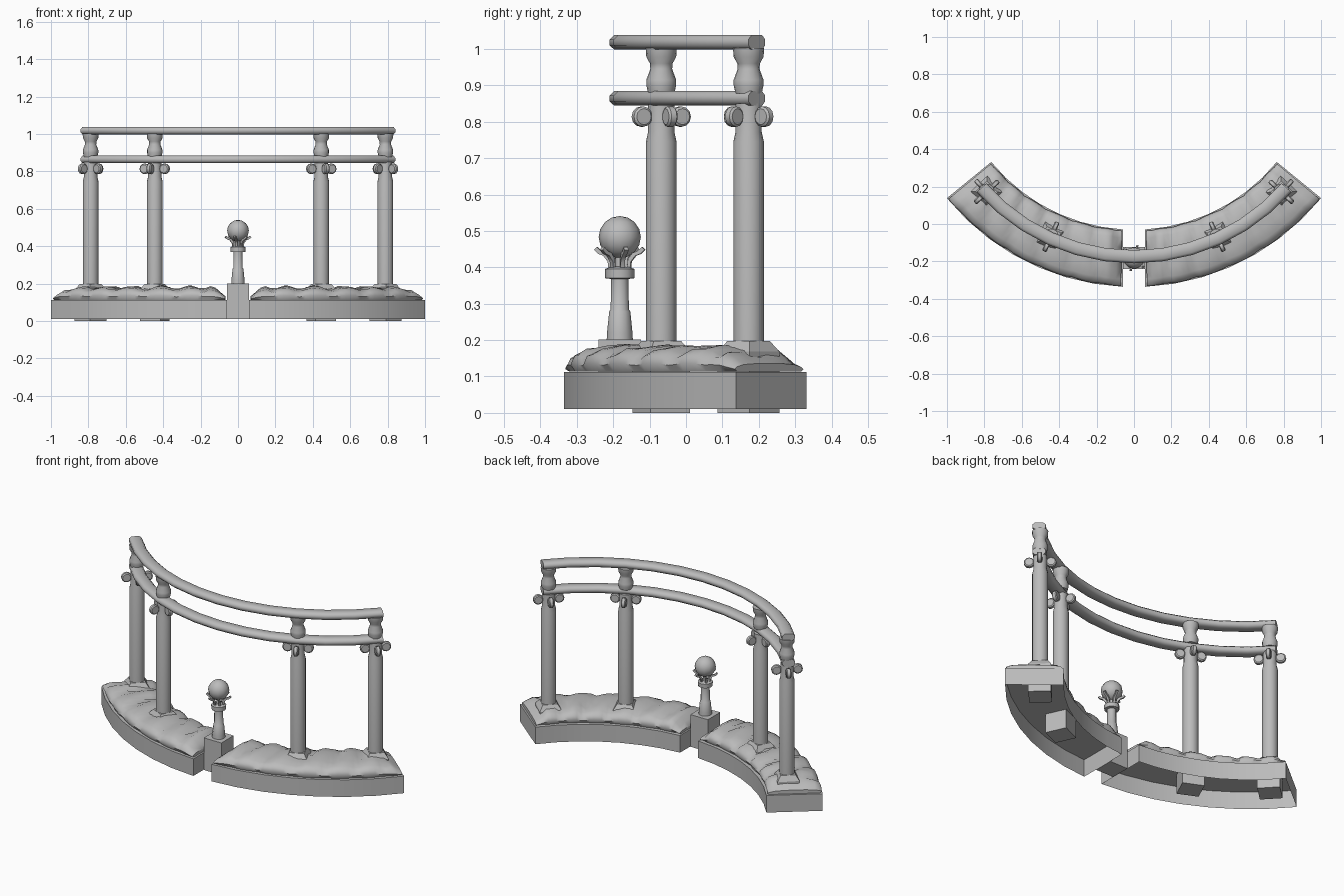
import bpy, math, random
from mathutils import Vector

if "Cube" in bpy.data.objects:
    bpy.data.objects.remove(bpy.data.objects["Cube"])

random.seed(4)
stone = bpy.data.materials.new("grey_stone")
stone.diffuse_color = (0.5, 0.5, 0.5, 1)
stone.use_nodes = True
stone.node_tree.nodes["Principled BSDF"].inputs["Base Color"].default_value = stone.diffuse_color


def add_mesh(name, verts, faces, mirror=False, angle=40):
    me = bpy.data.meshes.new(name)
    me.from_pydata(verts, [], faces)
    me.materials.append(stone)
    ob = bpy.data.objects.new(name, me)
    bpy.context.collection.objects.link(ob)
    bpy.ops.object.select_all(action='DESELECT')
    bpy.context.view_layer.objects.active = ob
    ob.select_set(True)
    bpy.ops.object.mode_set(mode='EDIT')
    bpy.ops.mesh.select_all(action='SELECT')
    bpy.ops.mesh.normals_make_consistent(inside=False)
    bpy.ops.object.mode_set(mode='OBJECT')
    bpy.ops.object.shade_smooth_by_angle(angle=math.radians(angle))
    if mirror:
        ob.modifiers.new("mirror", 'MIRROR').use_mirror_merge = False
    return ob


def loft(rings, caps=(True, True)):
    """Skin closed rings of equal length."""
    n = len(rings[0])
    verts = [v for r in rings for v in r]
    faces = [(i * n + j, i * n + (j + 1) % n, (i + 1) * n + (j + 1) % n, (i + 1) * n + j)
             for i in range(len(rings) - 1) for j in range(n)]
    if caps[0]:
        faces.append(tuple(range(n)))
    if caps[1]:
        faces.append(tuple(range(len(verts) - n, len(verts))))
    return verts, faces


def lathe(profile, x, y, sides=16, turn=0.0):
    """Rings of (radius, height) around a vertical axis."""
    return loft([[(x + r * math.cos(turn + math.tau * k / sides),
                   y + r * math.sin(turn + math.tau * k / sides), z)
                  for k in range(sides)] for r, z in profile])


def arc(radius, a, cy):
    return radius * math.sin(a), cy - radius * math.cos(a)


# Curved planter walls, open underneath
CY, R_IN, R_OUT, GAP = 0.954, 0.985, 1.291, 0.06
A1 = math.radians(50.8)
SEG = 7


def edge(radius, t):
    a0 = math.asin(GAP / radius)
    return arc(radius, a0 + (A1 - a0) * t, CY)


outline = [edge(R_OUT, i / SEG) for i in range(SEG + 1)]
outline += [edge(R_IN, 1 - i / SEG) for i in range(SEG + 1)]
rings = [[(x, y, z) for x, y in outline] for z in (0.01, 0.112)]
v, f = loft(rings, (False, False))
top0 = len(outline)
f += [(top0 + i, top0 + i + 1, top0 + 2 * SEG - i, top0 + 2 * SEG + 1 - i) for i in range(SEG)]
add_mesh("planter_wall", v, f, mirror=True)

# Lumpy planting bed: cross-section swept along the arc with slanting mounds
section = [(-0.93, 0.0), (-1.0, 0.3), (-0.94, 0.62), (-0.75, 0.86), (-0.4, 0.96), (0, 1.0),
           (0.4, 0.96), (0.75, 0.86), (0.94, 0.62), (1.0, 0.3), (0.93, 0.0)]
STEPS = 36
rings = []
for i in range(STEPS + 1):
    t = i / STEPS
    end = min(t, 1 - t)
    rise = min(1, 0.3 + (end / 0.07) * 0.7)
    ring = []
    for w, h in section:
        phase = (t * 6.3 + 0.28 * w + 0.12 * math.sin(7 * t)) % 1.0
        mound = math.sin(math.pi * phase ** 0.75) ** 0.7
        height = (0.047 + 0.026 * mound + random.uniform(-0.003, 0.003)) * rise
        spread = 0.146 + (0.008 * mound - 0.004) * (abs(w) > 0.7)
        x, y = edge((R_IN + R_OUT) / 2 + w * spread, 0.008 + 0.984 * t)
        ring.append((x, y, 0.114 + h * height))
    rings.append(ring)
add_mesh("planting_bed", *loft(rings), mirror=True, angle=50)

# Two curved rails
RAIL_CY, RAIL_R, RAIL_A = 0.908, 1.083, math.radians(48.8)
rail_section = [(-0.035, -0.008), (-0.022, -0.02), (0.022, -0.02), (0.035, -0.008),
                (0.035, 0.008), (0.022, 0.02), (-0.022, 0.02), (-0.035, 0.008)]
for name, z in (("lower_rail", 0.864), ("upper_rail", 1.018)):
    rings = []
    for i in range(13):
        a = RAIL_A * (i / 6 - 1)
        rings.append([(*arc(RAIL_R + d, a, RAIL_CY), z + h) for d, h in rail_section])
    add_mesh(name, *loft(rings), angle=50)

# Columns, each with a square foot, scroll discs and a baluster between the rails
shaft = [(0.042, 0.18), (0.042, 0.745), (0.036, 0.772), (0.036, 0.85)]
baluster = [(0.036, 0.878), (0.041, 0.9), (0.041, 0.915), (0.03, 0.945),
            (0.031, 0.96), (0.041, 0.978), (0.043, 1.003)]
foot = [(0.085, 0.0), (0.085, 0.168), (0.058, 0.198)]
for tag, x, y in (("inner", 0.445, -0.068), ("outer", 0.788, 0.172)):
    turn = math.atan2(x, RAIL_CY - y)
    add_mesh(tag + "_column_shaft", *lathe(shaft, x, y), mirror=True)
    add_mesh(tag + "_baluster", *lathe(baluster, x, y), mirror=True)
    add_mesh(tag + "_column_foot", *lathe(foot, x, y, 4, turn + math.pi / 4), mirror=True, angle=20)
    for k in range(4):
        a = turn + k * math.pi / 2
        out = Vector((math.cos(a), math.sin(a), 0))
        side = Vector((-out.y, out.x, 0))
        centre = Vector((x, y, 0.814)) + out * 0.058
        rings = []
        for r, d in ((0.022, -0.013), (0.028, -0.008), (0.028, 0.008), (0.022, 0.013)):
            rings.append([tuple(centre + side * d + out * r * math.cos(q) + Vector((0, 0, r * math.sin(q))))
                          for q in [math.tau * j / 12 for j in range(12)]])
        add_mesh(f"{tag}_scroll_{k + 1}", *loft(rings), mirror=True)

# Central pedestal
LY = -0.182
add_mesh("pedestal", *loft([[(-0.058, LY - 0.058, z), (0.058, LY - 0.058, z),
                             (0.058, LY + 0.058, z), (-0.058, LY + 0.058, z)]
                            for z in (0.01, 0.202)]))

# Lamp post with a collar
post = [(0.036, 0.2), (0.035, 0.22), (0.029, 0.279), (0.025, 0.284), (0.024, 0.368),
        (0.04, 0.37), (0.041, 0.395), (0.03, 0.4), (0.012, 0.402), (0.012, 0.44)]
add_mesh("lamp_post", *lathe(post, 0, LY, 12))

# Curling prongs that hold the globe
prong = [(0.026, 0.395), (0.029, 0.42), (0.042, 0.436), (0.056, 0.441), (0.068, 0.452)]
for k in range(6):
    a = math.tau * k / 6 + math.pi / 12
    out = Vector((math.cos(a), math.sin(a), 0))
    side = Vector((-out.y, out.x, 0))
    rings = []
    for r, z in prong:
        c = Vector((0, LY, z)) + out * r
        rings.append([tuple(c + side * s * 0.006 + out * o * 0.004 + Vector((0, 0, -o * 0.004)))
                      for s, o in ((-1, -1), (1, -1), (1, 1), (-1, 1))])
    add_mesh(f"globe_prong_{k + 1}", *loft(rings))

# Globe
ball = [(max(0.0005, 0.058 * math.sin(math.pi * i / 8)), 0.483 - 0.058 * math.cos(math.pi * i / 8))
        for i in range(9)]
add_mesh("lamp_globe", *lathe(ball, 0, LY, 12), angle=60)
